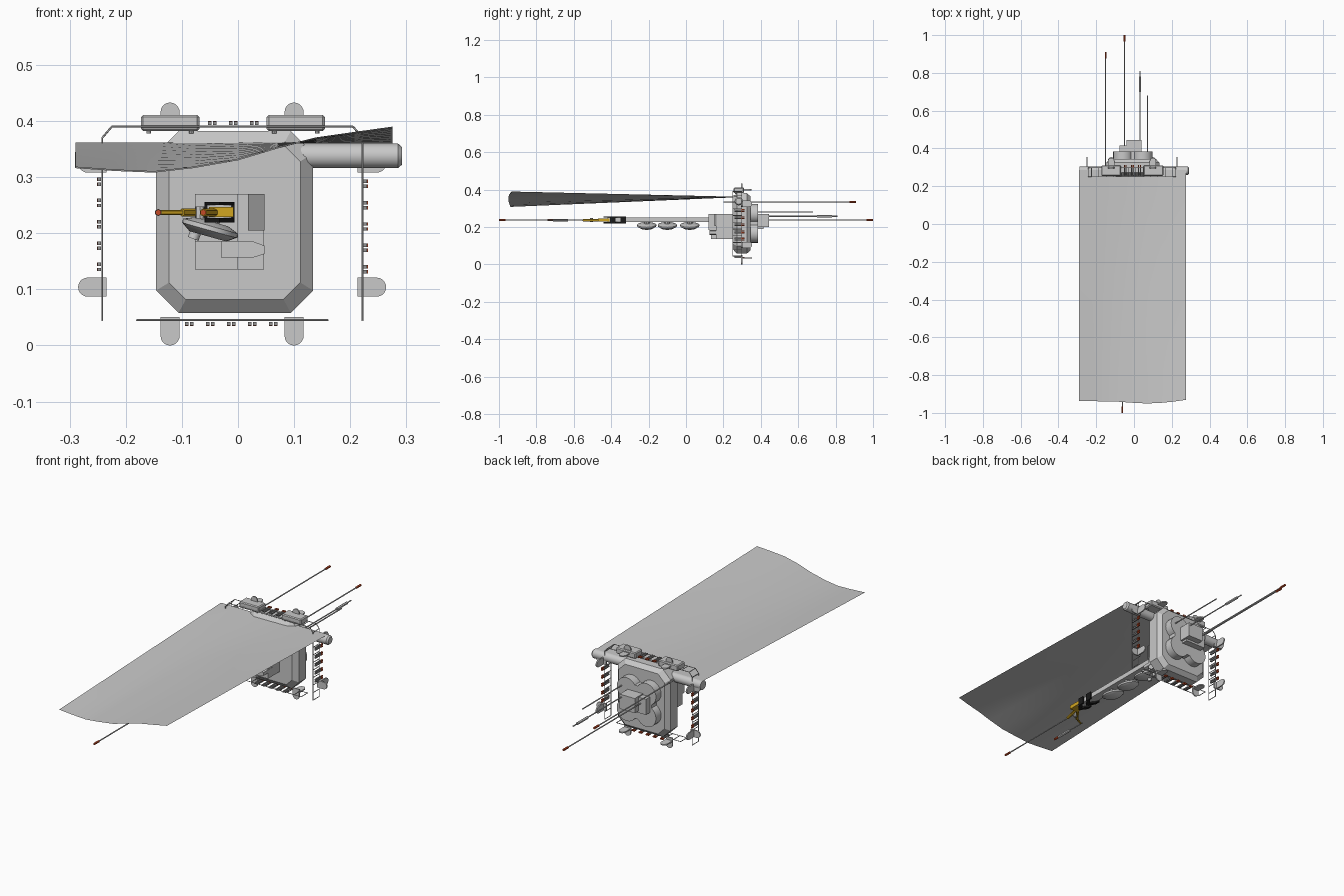
import bpy, bmesh, math
from mathutils import Vector, Matrix

if "Cube" in bpy.data.objects:
    bpy.data.objects.remove(bpy.data.objects["Cube"])


def mat(name, r, g, b):
    m = bpy.data.materials.new(name)
    m.diffuse_color = (r, g, b, 1)
    m.use_nodes = True
    m.node_tree.nodes["Principled BSDF"].inputs["Base Color"].default_value = m.diffuse_color
    return m


GREY = mat("light grey", 0.58, 0.58, 0.58)
MID = mat("mid grey", 0.29, 0.29, 0.29)
BLACK = mat("black", 0.01, 0.01, 0.01)
YELLOW = mat("yellow", 0.64, 0.38, 0.015)
RED = mat("red", 0.55, 0.07, 0.02)


def finish(name, bm, m, smooth=False):
    bmesh.ops.recalc_face_normals(bm, faces=bm.faces)
    me = bpy.data.meshes.new(name)
    bm.to_mesh(me)
    bm.free()
    ob = bpy.data.objects.new(name, me)
    bpy.context.collection.objects.link(ob)
    me.materials.append(m)
    if smooth:
        bpy.ops.object.select_all(action='DESELECT')
        ob.select_set(True)
        bpy.context.view_layer.objects.active = ob
        bpy.ops.object.shade_smooth_by_angle(angle=math.radians(35))
    return ob


def box(name, lo, hi, m=GREY):
    bm = bmesh.new()
    lo, hi = Vector(lo), Vector(hi)
    bmesh.ops.create_cube(bm, size=1, matrix=Matrix.Translation((lo + hi) / 2) @ Matrix.Diagonal((hi - lo).to_4d()))
    return finish(name, bm, m)


def rod(name, a, b, r, m=GREY, n=6, r2=None):
    a, b = Vector(a), Vector(b)
    d = b - a
    bm = bmesh.new()
    M = Matrix.Translation((a + b) / 2) @ d.to_track_quat('Z', 'Y').to_matrix().to_4x4()
    bmesh.ops.create_cone(bm, cap_ends=True, segments=n, radius1=r, radius2=r if r2 is None else r2, depth=d.length, matrix=M)
    return finish(name, bm, m, n > 8)


def loft(name, rings, m=GREY):
    bm = bmesh.new()
    vs = [[bm.verts.new(p) for p in ring] for ring in rings]
    n = len(vs[0])
    for a, b in zip(vs, vs[1:]):
        for i in range(n):
            bm.faces.new((a[i], a[(i + 1) % n], b[(i + 1) % n], b[i]))
    bm.faces.new(vs[0])
    bm.faces.new(vs[-1])
    return finish(name, bm, m)


def octagon(y, hx, hz, c, cx=-0.006, cz=0.22):
    pts = [(hx, hz - c), (hx - c, hz), (c - hx, hz), (-hx, hz - c),
           (-hx, c - hz), (c - hx, -hz), (hx - c, -hz), (hx, c - hz)]
    return [(cx + x, y, cz + z) for x, z in pts]


# hull, with bevelled front and back
loft("hull", [octagon(0.25, 0.117, 0.138, 0.03), octagon(0.272, 0.14, 0.162, 0.04),
              octagon(0.325, 0.14, 0.162, 0.04), octagon(0.345, 0.122, 0.144, 0.035)])

# stepped rear with rounded lobes
for sx in (-1, 1):
    for sz in (-1, 1):
        c = (-0.006 + sx * 0.052, 0.22 + sz * 0.052)
        rod("rear_lobe", (c[0], 0.34, c[1]), (c[0], 0.384, c[1]), 0.052, n=20)
box("rear_core", (-0.085, 0.34, 0.14), (0.075, 0.384, 0.30))
box("rear_step", (-0.078, 0.38, 0.19), (0.03, 0.415, 0.265))
box("rear_block", (-0.04, 0.38, 0.2), (0.04, 0.445, 0.27))

# front equipment
box("front_block", (-0.077, 0.12, 0.185), (0.0, 0.26, 0.27))
box("front_side_block", (0.0, 0.16, 0.135), (0.046, 0.26, 0.27))
box("front_lower_block", (-0.077, 0.135, 0.135), (0.0, 0.26, 0.185))
box("front_hatch", (0.018, 0.152, 0.205), (0.047, 0.162, 0.27), MID)
wedge = [(-0.03, 0.157), (0.028, 0.157), (0.047, 0.163), (0.047, 0.178), (0.028, 0.185), (-0.03, 0.185)]
loft("front_wedge", [[(x, y, z) for x, z in wedge] for y in (0.125, 0.2)])

# boom with three tilted dishes
box("boom", (-0.055, -0.42, 0.227), (-0.012, 0.13, 0.25))
up = Vector((0.28, 0, 1)).normalized()
for y in (-0.21, -0.1, 0.02):
    c = Vector((-0.05, y, 0.208))
    rod("dish_rim", c - up * 0.003, c + up * 0.005, 0.051, n=24)
    rod("dish_top", c + up * 0.005, c + up * 0.013, 0.05, n=24, r2=0.03)
    rod("dish_base", c - up * 0.014, c - up * 0.003, 0.034, n=24, r2=0.05)
    rod("dish_mount", c, c + up * 0.026, 0.014, n=8)
rod("dish_feed", (-0.08, 0.02, 0.19), (-0.074, 0.02, 0.206), 0.01, n=12)

# two black chevron clamps wrapped round the boom end
for y0 in (-0.44, -0.385):
    chevron = [(-0.06, y0 + 0.037), (-0.033, y0), (-0.006, y0 + 0.037),
               (-0.006, y0 + 0.064), (-0.033, y0 + 0.027), (-0.06, y0 + 0.064)]
    for z0, z1 in ((0.219, 0.227), (0.25, 0.256)):
        loft("clamp_chevron", [[(x, y, z) for x, y in chevron] for z in (z0, z1)], BLACK)
    for x in (-0.06, -0.012):
        box("clamp_side", (x, y0 + 0.034, 0.219), (x + 0.006, y0 + 0.064, 0.256), BLACK)

# tool arm
box("tool_body", (-0.052, -0.47, 0.229), (-0.008, -0.41, 0.247), YELLOW)
rod("tool_arm", (-0.04, -0.45, 0.237), (-0.1, -0.53, 0.237), 0.007, YELLOW)
rod("tool_finger", (-0.1, -0.53, 0.237), (-0.14, -0.55, 0.237), 0.0045, YELLOW)
rod("tool_joint", (-0.068, -0.505, 0.226), (-0.068, -0.505, 0.248), 0.008, GREY, 8)
rod("tool_link", (-0.04, -0.46, 0.237), (-0.062, -0.55, 0.237), 0.007, YELLOW)

# aerials: x, z, root y, tip y, tip colour, has thick sleeve
for x, z, y0, y1, m, sleeve in ((-0.15, 0.335, 0.2, 0.91, RED, False), (-0.05, 0.238, 0.4, 1.0, RED, False),
                                (0.031, 0.258, 0.4, 0.81, GREY, True), (0.072, 0.28, 0.34, 0.68, GREY, False),
                                (-0.062, 0.237, -0.5, -1.0, RED, False), (-0.142, 0.237, -0.54, -0.74, RED, True)):
    s = 1 if y1 > y0 else -1
    rod("aerial", (x, y0, z), (x, y1 - s * 0.001, z), 0.003, GREY)
    rod("aerial_tip", (x, y1 - s * 0.035, z), (x, y1, z), 0.0055 if m is RED else 0.003, m)
    if sleeve:
        rod("aerial_sleeve", (x, y1 - s * 0.11, z), (x, y1 - s * 0.03, z), 0.0065, GREY)

# sail roller and its end caps
rod("roller", (-0.288, 0.282, 0.338), (0.276, 0.282, 0.338), 0.022, n=20)
rod("roller_cap", (0.272, 0.282, 0.338), (0.285, 0.282, 0.338), 0.022, n=20)
rod("roller_cap_end", (0.285, 0.282, 0.338), (0.292, 0.282, 0.338), 0.022, n=20, r2=0.016)

# sail: straight at the roller, waved at the free edge (x, y, z)
edge = [(-0.29, -0.937, 0.318), (-0.22, -0.938, 0.313), (-0.15, -0.939, 0.31), (-0.08, -0.941, 0.318),
        (0.0, -0.947, 0.332), (0.07, -0.95, 0.353), (0.14, -0.947, 0.371), (0.21, -0.94, 0.381), (0.275, -0.931, 0.39)]
bm = bmesh.new()
rows = []
for i in range(9):
    t = i / 8
    rows.append([bm.verts.new((x, 0.285 + (y - 0.285) * t, 0.362 + (z - 0.362) * t)) for x, y, z in edge])
for a, b in zip(rows, rows[1:]):
    for j in range(len(edge) - 1):
        bm.faces.new((a[j], b[j], b[j + 1], a[j + 1]))
sail = finish("sail", bm, GREY, True)
sol = sail.modifiers.new("thickness", 'SOLIDIFY')
sol.thickness = 0.002
sol.use_rim = False


# handrail ladders: paired rails with rungs along a line in the xz plane
def ladder(name, a, b, n):
    a, b = Vector(a), Vector(b)
    for y in (0.25, 0.298):
        rod(name + "_rail", (a.x, y, a.y), (b.x, y, b.y), 0.0018)
    for i in range(n):
        p = a.lerp(b, i / (n - 1))
        rod(name + "_rung", (p.x, 0.25, p.y), (p.x, 0.298, p.y), 0.0018)


ladder("left_ladder", (-0.242, 0.045), (-0.242, 0.37), 10)
ladder("right_ladder", (0.222, 0.045), (0.222, 0.37), 10)
ladder("bottom_ladder", (-0.18, 0.045), (0.16, 0.045), 10)
ladder("top_ladder", (-0.225, 0.39), (0.205, 0.39), 12)
ladder("left_corner", (-0.242, 0.37), (-0.225, 0.39), 2)
ladder("right_corner", (0.222, 0.37), (0.205, 0.39), 2)


# paired signal lamps: black hood in front, red lens behind and outside
def lamp(x, z, ox, oz):
    for s in (-1, 1):
        px, pz = x + s * 0.0045 * abs(oz), z + s * 0.0045 * abs(ox)
        box("lamp_hood", (px - 0.003, 0.258, pz - 0.003), (px + 0.003, 0.3, pz + 0.003), MID)
        qx, qz = px + ox * 0.0015, pz + oz * 0.0015
        box("lamp_lens", (qx - 0.003, 0.298, qz - 0.003), (qx + 0.003, 0.312, qz + 0.003), RED)


for i in range(5):
    lamp(-0.247, 0.14 + i * 0.038, -1, 0)
    lamp(0.227, 0.136 + i * 0.038, 1, 0)
    lamp(-0.087 + i * 0.0375, 0.039, 0, -1)
for i in range(3):
    lamp(-0.046 + i * 0.0375, 0.396, 0, 1)


# crossed round-ended fins pointing outward from the frame
def fin(x, z, ox, oz, length):
    out, side, back = Vector((ox, 0, oz)), Vector((oz, 0, -ox)), Vector((0, 1, 0))
    root = Vector((x, 0.298, z))
    prof = [(-0.017, 0), (0.017, 0)] + [(0.017 * math.cos(math.pi * k / 10), length - 0.017 + 0.017 * math.sin(math.pi * k / 10)) for k in range(11)]
    loft("fin", [[root + side * u + out * v + back * h for u, v in prof] for h in (-0.003, 0.003)])
    mid = root + out * (length * 0.3)
    loft("cross_fin", [[mid + side * u + back * v * 1.1 + out * h for u, v in prof] for h in (-0.003, 0.003)])


for x in (-0.121, 0.1):
    fin(x, 0.051, 0, -1, 0.051)
    fin(x, 0.385, 0, 1, 0.048)
for z in (0.104, 0.325):
    fin(-0.234, z, -1, 0, 0.051)
    fin(0.213, z, 1, 0, 0.051)

# upper pods with feet
for x in (-0.173, 0.051):
    pod = box("pod", (x, 0.255, 0.382), (x + 0.104, 0.31, 0.411))
    b = pod.modifiers.new("round", 'BEVEL')
    b.width, b.segments = 0.004, 1
    for dx in (0.014, 0.09):
        rod("pod_foot", (x + dx, 0.265, 0.378), (x + dx, 0.265, 0.384), 0.004, GREY, 8)
